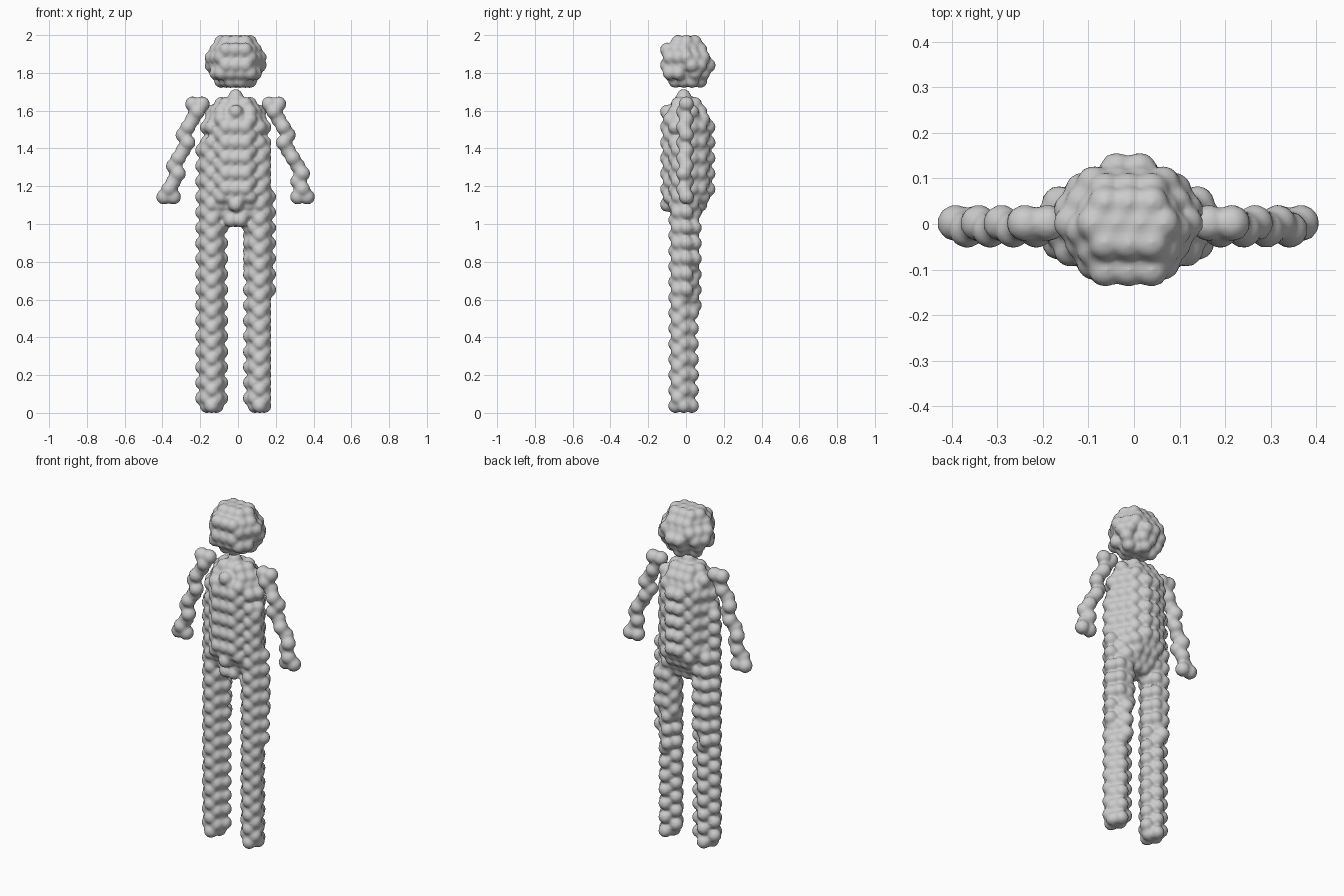
import bpy, bmesh, math
from mathutils import Vector

if "Cube" in bpy.data.objects:
    bpy.data.objects.remove(bpy.data.objects["Cube"])

# Lumpy figure: small balls close-packed inside simple volumes, fused by remeshing
R = 0.0253            # packing radius
LAYER = 0.04098       # layer height
X0, Y0, Z0 = -0.0125, -0.0125, 0.037


def layer_points(k):
    """Hexagonally packed points of layer k."""
    z = Z0 + k * LAYER
    return [Vector((X0 + (2 * i + (j + k) % 2) * R,
                    Y0 + math.sqrt(3) * (j + (k % 2) / 3) * R, z))
            for i in range(-10, 11) for j in range(-5, 6)]


def interp(profile, z):
    """Radius at height z, or -1 outside the profile."""
    for (z1, r1), (z2, r2) in zip(profile, profile[1:]):
        if z1 <= z <= z2:
            return r1 + (r2 - r1) * (z - z1) / (z2 - z1)
    return -1


TORSO = [(0.98, 0.03), (1.02, 0.065), (1.1, 0.105), (1.2, 0.125), (1.4, 0.125),
         (1.55, 0.122), (1.60, 0.105), (1.65, 0.08), (1.66, 0.02), (1.70, 0.02)]
LEG = [(0.0, 0.053), (0.5, 0.055), (0.9, 0.062), (1.42, 0.053)]


def in_head(p):
    d = p - Vector((X0, 0, 1.861))
    d.y *= 1.06
    return p.z > 1.73 and d.length < 0.135


def in_body(p):
    if math.hypot((p.x - X0) / 1.25, p.y) < interp(TORSO, p.z):
        return True
    return any(math.hypot(p.x - x, p.y + 0.006) < interp(LEG, p.z)
               for x in (-0.1395, 0.1087))


# unit ball used as the stamp
bm = bmesh.new()
bmesh.ops.create_icosphere(bm, subdivisions=2, radius=1)
bm.verts.index_update()
STAMP_V = [v.co.copy() for v in bm.verts]
STAMP_F = [[v.index for v in f.verts] for f in bm.faces]
bm.free()


def blob(name, centres, ball=0.0395):
    """Stamp a ball on every centre and fuse them into one soft surface."""
    verts, faces = [], []
    for c in centres:
        n = len(verts)
        verts += [v * ball + c for v in STAMP_V]
        faces += [[n + i for i in f] for f in STAMP_F]
    me = bpy.data.meshes.new(name)
    me.from_pydata([tuple(v) for v in verts], [], faces)
    ob = bpy.data.objects.new(name, me)
    bpy.context.collection.objects.link(ob)
    rm = ob.modifiers.new("fuse", 'REMESH')
    rm.mode = 'VOXEL'
    rm.voxel_size = 0.01
    rm.use_smooth_shade = True
    sm = ob.modifiers.new("soften", 'SMOOTH')
    sm.factor = 0.5
    sm.iterations = 2
    return ob


points = [p for k in range(48) for p in layer_points(k)]

# head, and torso with both legs
blob("head", [p for p in points if in_head(p)])
blob("torso_and_legs", [p for p in points if in_body(p)])

# arms: the nearest ball per layer along the limb, two at shoulder and hand
for name, x_top, x_hand in (("left_arm", -0.222, -0.365), ("right_arm", 0.187, 0.365)):
    centres = []
    for k in range(27, 40):
        t = (39 - k) / 12
        axis = Vector((x_top + (x_hand - x_top) * t, -0.005, Z0 + k * LAYER))
        near = sorted(layer_points(k),
                      key=lambda p: abs(p.x - axis.x) + 4 * abs(p.y - axis.y))
        centres += near[:2 if k in (27, 39) else 1]
    blob(name, centres, 0.042)
